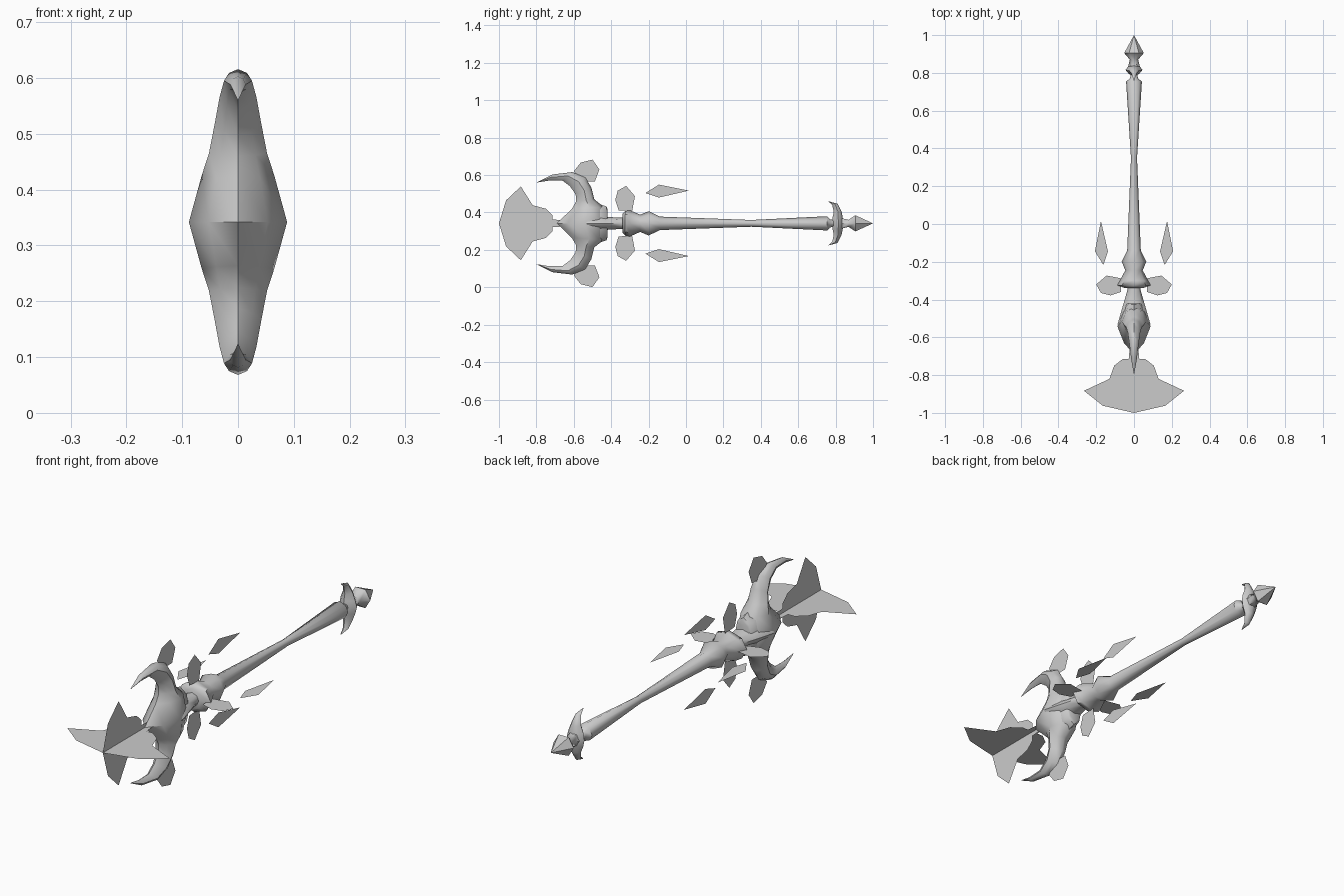
import bpy, bmesh, math
from mathutils import Vector

if "Cube" in bpy.data.objects:
    bpy.data.objects.remove(bpy.data.objects["Cube"], do_unlink=True)

ZC = 0.342  # height of the staff axis

grey = bpy.data.materials.new("plain_grey")
grey.use_nodes = True
grey.diffuse_color = (0.6, 0.6, 0.6, 1)
bsdf = next(n for n in grey.node_tree.nodes if n.type == 'BSDF_PRINCIPLED')
bsdf.inputs["Base Color"].default_value = (0.6, 0.6, 0.6, 1)


def finish(name, bm, smooth=True):
    bmesh.ops.recalc_face_normals(bm, faces=bm.faces)
    mesh = bpy.data.meshes.new(name)
    bm.to_mesh(mesh)
    bm.free()
    obj = bpy.data.objects.new(name, mesh)
    mesh.materials.append(grey)
    obj.location.z = ZC
    bpy.context.collection.objects.link(obj)
    if smooth:
        bpy.ops.object.select_all(action='DESELECT')
        obj.select_set(True)
        bpy.context.view_layer.objects.active = obj
        bpy.ops.object.shade_smooth_by_angle(angle=math.radians(50))
    return obj


def loft(name, rings):
    """Skin a list of equal closed rings and cap both ends."""
    bm = bmesh.new()
    loops = [[bm.verts.new(p) for p in ring] for ring in rings]
    n = len(loops[0])
    for a, b in zip(loops, loops[1:]):
        for i in range(n):
            j = (i + 1) % n
            bm.faces.new((a[i], a[j], b[j], b[i]))
    bm.faces.new(loops[0])
    bm.faces.new(loops[-1])
    bmesh.ops.remove_doubles(bm, verts=bm.verts, dist=0.0003)
    return finish(name, bm)


def turned(name, profile, sides=8):
    """Rings along y from (y, half width x, half height z)."""
    angles = [2 * math.pi * i / sides for i in range(sides)]
    return loft(name, [[(rx * math.cos(a), y, rz * math.sin(a)) for a in angles]
                       for y, rx, rz in profile])


def crescent(name, half):
    """Diamond-like sections given as (inner y, z, outer y, z, half width),
    listed from the upper tip to the middle, then mirrored downward."""
    lower = [(iy, -iz, oy, -oz, w) for iy, iz, oy, oz, w in reversed(half[:-1])]
    section = [(0, 0), (0.22, 0.6), (0.55, 1), (0.85, 0.65), (1, 0),
               (0.85, -0.65), (0.55, -1), (0.22, -0.6)]
    rings = []
    for iy, iz, oy, oz, w in half + lower:
        a, b = Vector((0, iy, iz)), Vector((0, oy, oz))
        rings.append([a.lerp(b, t) + Vector((w * s, 0, 0)) for t, s in section])
    return loft(name, rings)


def plate(name, outline, angle):
    """Flat sheet from (radius, y) points, turned about the staff axis."""
    bm = bmesh.new()
    c, s = math.cos(angle), math.sin(angle)
    bm.faces.new([bm.verts.new((r * c, y, r * s)) for r, y in outline])
    return finish(name, bm, smooth=False)


# Handle with its bulges and the flared ring below the head
turned("shaft", [(0.80, 0.015, 0.015), (0.77, 0.022, 0.022), (0.755, 0.042, 0.038),
                 (0.35, 0.016, 0.018), (-0.14, 0.036, 0.036), (-0.20, 0.065, 0.065),
                 (-0.245, 0.046, 0.046), (-0.30, 0.075, 0.070),
                 (-0.325, 0.088, 0.066), (-0.34, 0.045, 0.05)])

# Neck widening sideways into the head
turned("neck", [(-0.31, 0.032, 0.03), (-0.35, 0.035, 0.03), (-0.43, 0.058, 0.035),
                (-0.53, 0.087, 0.06), (-0.60, 0.06, 0.05)])

# Collar behind the head
turned("head_collar", [(-0.42, 0.035, 0.075), (-0.425, 0.045, 0.09),
                       (-0.48, 0.06, 0.11), (-0.53, 0.06, 0.10)])

# Horned head
crescent("horned_head", [
    (-0.80, 0.218, -0.80, 0.218, 0.0),
    (-0.73, 0.229, -0.715, 0.261, 0.014),
    (-0.66, 0.228, -0.608, 0.274, 0.025),
    (-0.62, 0.198, -0.538, 0.245, 0.033),
    (-0.59, 0.155, -0.506, 0.191, 0.042),
    (-0.587, 0.118, -0.49, 0.128, 0.052),
    (-0.61, 0.078, -0.44, 0.088, 0.065),
    (-0.69, 0.0, -0.42, 0.0, 0.088)])

# Small crescent guard at the far end
crescent("end_guard", [
    (0.76, 0.118, 0.762, 0.118, 0.002),
    (0.782, 0.098, 0.81, 0.105, 0.014),
    (0.79, 0.06, 0.832, 0.062, 0.026),
    (0.783, 0.03, 0.838, 0.03, 0.038),
    (0.78, 0.0, 0.845, 0.0, 0.045)])

# Pointed pommel
turned("pommel", [(0.82, 0.035, 0.035), (0.87, 0.022, 0.022),
                  (0.905, 0.052, 0.05), (1.0, 0.0, 0.0)], 6)

# Blade sheets crossing at the front tip
wing = [(0, -0.6), (0.012, -0.62), (0.022, -0.65), (0.028, -0.715), (0.06, -0.715),
        (0.105, -0.75), (0.13, -0.82), (0.265, -0.883), (0.165, -0.962), (0, -1.0)]
ring_shard = [(0.2, -0.32), (0.145, -0.273), (0.066, -0.288), (0.07, -0.36),
              (0.125, -0.378), (0.175, -0.365)]
long_shard = [(0.162, -0.217), (0.207, -0.145), (0.175, 0.016), (0.138, -0.145)]
horn_shard = [(0.278, -0.60), (0.325, -0.563), (0.341, -0.5), (0.288, -0.463),
              (0.225, -0.487), (0.225, -0.56)]

for side, k in (("left", 0), ("upper", 1), ("right", 2), ("lower", 3)):
    angle = k * math.pi / 2
    scale = 0.745 if k % 2 else 1.0
    plate(side + "_blade_sheet", [(r * scale, y) for r, y in wing], angle)
    plate(side + "_ring_shard", ring_shard, angle)
    plate(side + "_long_shard", long_shard, angle)
    if k % 2:
        plate(side + "_horn_shard", horn_shard, angle)
